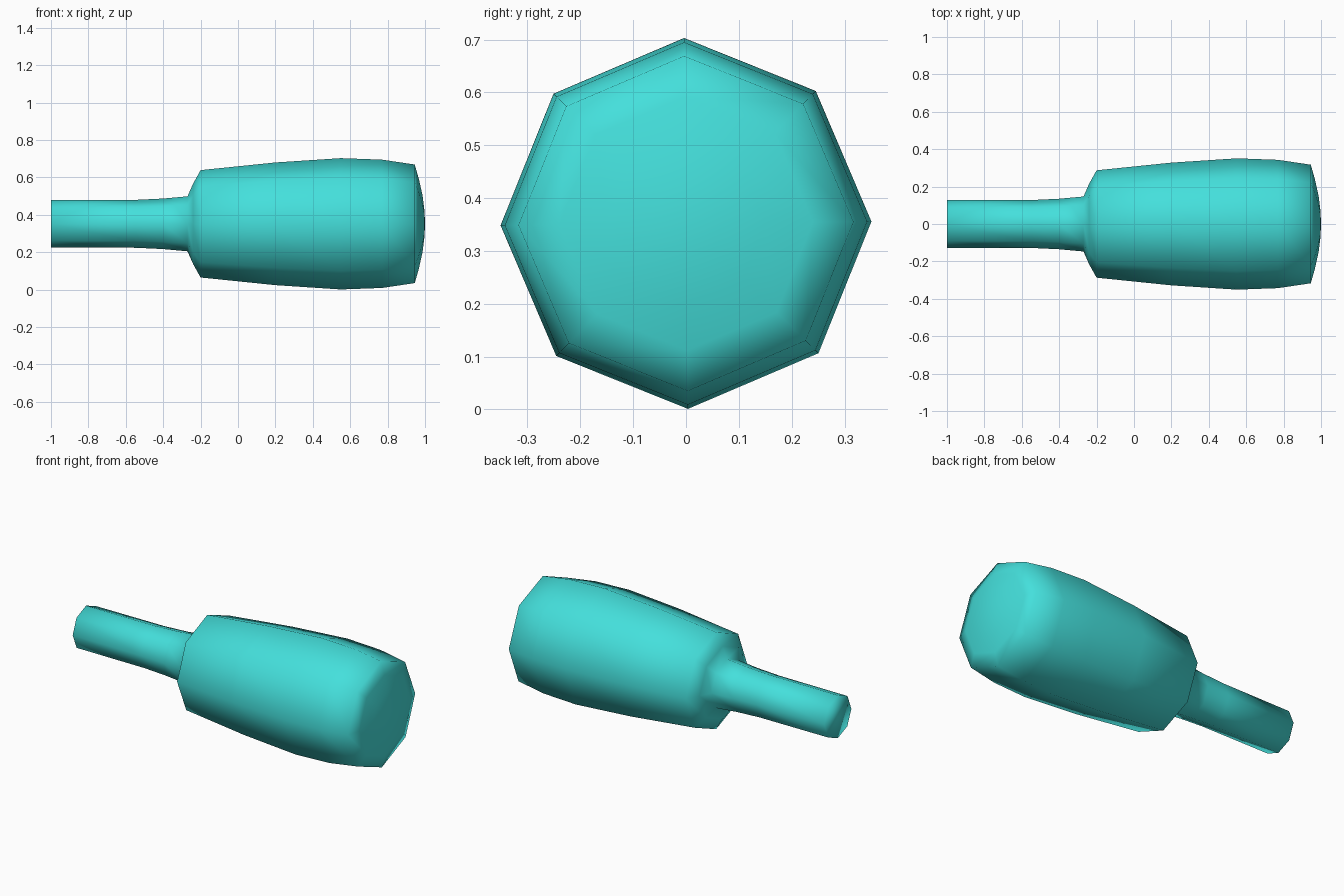
import bpy, bmesh
from math import sin, cos, pi, radians

if "Cube" in bpy.data.objects:
    bpy.data.objects.remove(bpy.data.objects["Cube"])

SIDES = 8
CENTRE_Z = 0.352
TWIST = radians(0.6)

# Profile along x: (position, radius), from handle end to domed head end
profile = [(-1.0, 0.127), (-0.55, 0.128), (-0.4, 0.135), (-0.27, 0.147),
           (-0.24, 0.215), (-0.2, 0.287), (0.2, 0.328), (0.55, 0.351),
           (0.77, 0.343), (0.945, 0.317), (0.967, 0.24), (0.987, 0.15),
           (0.997, 0.07)]

bm = bmesh.new()
rings = []
for x, r in profile:
    ring = []
    for i in range(SIDES):
        a = TWIST + 2 * pi * i / SIDES
        ring.append(bm.verts.new((x, r * cos(a), CENTRE_Z + r * sin(a))))
    rings.append(ring)

# Eight-sided skin between neighbouring rings
for a, b in zip(rings, rings[1:]):
    for i in range(SIDES):
        j = (i + 1) % SIDES
        bm.faces.new((a[i], a[j], b[j], b[i]))

# Flat handle end and domed head tip
bm.faces.new(rings[0])
tip = bm.verts.new((1.0, 0, CENTRE_Z))
for i in range(SIDES):
    bm.faces.new((rings[-1][i], rings[-1][(i + 1) % SIDES], tip))

bmesh.ops.recalc_face_normals(bm, faces=bm.faces)
for f in bm.faces:
    f.smooth = True
mesh = bpy.data.meshes.new("mallet")
bm.to_mesh(mesh)
bm.free()

# Teal colour
mat = bpy.data.materials.new("teal")
mat.diffuse_color = (0.058, 0.745, 0.716, 1)
mat.use_nodes = True
mat.node_tree.nodes["Principled BSDF"].inputs["Base Color"].default_value = mat.diffuse_color
mesh.materials.append(mat)
obj = bpy.data.objects.new("mallet", mesh)
bpy.context.collection.objects.link(obj)
